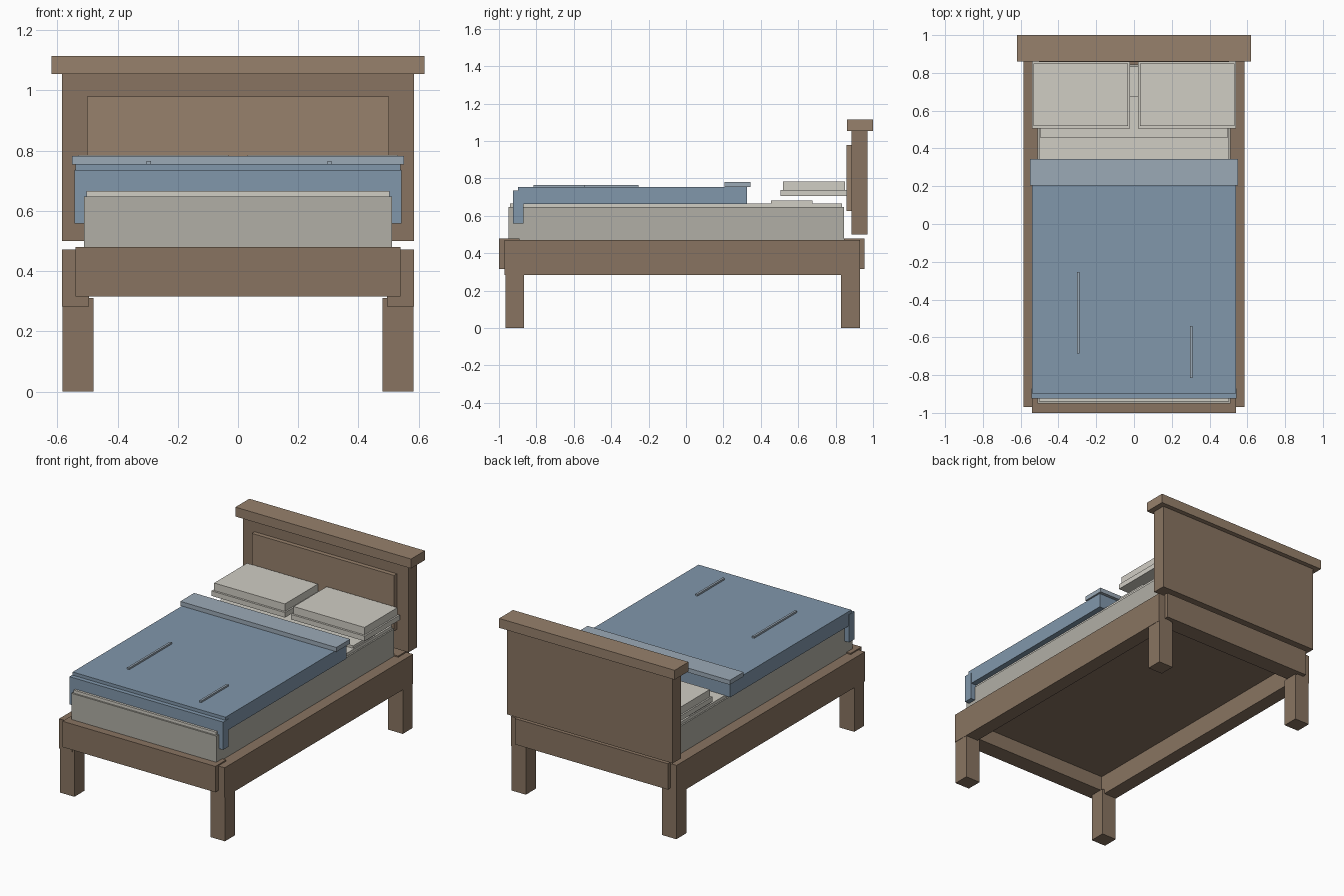
import bpy
import bmesh

if "Cube" in bpy.data.objects:
    bpy.data.objects.remove(bpy.data.objects["Cube"])


def material(name, rgb):
    m = bpy.data.materials.new(name)
    m.diffuse_color = (*rgb, 1)
    m.use_nodes = True
    m.node_tree.nodes["Principled BSDF"].inputs["Base Color"].default_value = m.diffuse_color
    return m


wood = material("wood", (0.25, 0.175, 0.12))
light_wood = material("light_wood", (0.31, 0.22, 0.15))
blue = material("blue_cloth", (0.22, 0.31, 0.41))
light_blue = material("light_blue_cloth", (0.33, 0.40, 0.47))
cream = material("cream_cloth", (0.63, 0.61, 0.55))
pale = material("mattress_cloth", (0.44, 0.43, 0.38))


def box(name, x, y, z, mat):
    """Box from (min, max) ranges on each axis."""
    bm = bmesh.new()
    bmesh.ops.create_cube(bm, size=1)
    for v in bm.verts:
        v.co = [r[0] if c < 0 else r[1] for c, r in zip(v.co, (x, y, z))]
    mesh = bpy.data.meshes.new(name)
    bm.to_mesh(mesh)
    bm.free()
    mesh.materials.append(mat)
    obj = bpy.data.objects.new(name, mesh)
    bpy.context.collection.objects.link(obj)
    return obj


def wide(name, half, y, z, mat):
    """Box centred on x = 0."""
    return box(name, (-half, half), y, z, mat)


def pair(name, x, y, z, mat):
    """Matching boxes on the right and left."""
    box("right_" + name, x, y, z, mat)
    box("left_" + name, (-x[1], -x[0]), y, z, mat)


# Frame: legs, rails and platform
pair("front_leg", (0.48, 0.583), (-0.965, -0.865), (0, 0.31), wood)
pair("back_leg", (0.48, 0.583), (0.83, 0.93), (0, 0.31), wood)
pair("side_rail", (0.495, 0.585), (-0.97, 0.93), (0.283, 0.472), wood)
wide("foot_rail", 0.54, (-1.0, -0.89), (0.315, 0.48), wood)
wide("head_rail", 0.54, (0.845, 0.955), (0.315, 0.48), wood)
wide("platform", 0.50, (-0.90, 0.86), (0.41, 0.468), wood)

# Headboard
wide("headboard", 0.585, (0.885, 0.97), (0.50, 1.055), wood)
wide("headboard_panel", 0.502, (0.857, 0.888), (0.625, 0.98), light_wood)
wide("headboard_cap", 0.62, (0.86, 1.0), (1.055, 1.115), light_wood)

# Mattress and sheets
wide("mattress", 0.512, (-0.95, 0.845), (0.465, 0.647), pale)
wide("sheet", 0.503, (-0.94, 0.835), (0.645, 0.666), cream)
wide("sheet_fold", 0.495, (0.455, 0.675), (0.664, 0.682), cream)

# Blanket with foot drop, turned-down edge and creases
wide("blanket", 0.54, (-0.897, 0.325), (0.663, 0.755), blue)
wide("blanket_drop", 0.543, (-0.925, -0.87), (0.558, 0.735), blue)
wide("blanket_fold", 0.551, (0.205, 0.345), (0.754, 0.782), light_blue)
box("long_crease", (-0.303, -0.289), (-0.685, -0.255), (0.753, 0.766), light_blue)
box("short_crease", (0.297, 0.311), (-0.815, -0.54), (0.753, 0.766), light_blue)

# Pillows
pair("pillow_base", (0.021, 0.541), (0.505, 0.86), (0.705, 0.737), cream)
pair("pillow_top", (0.031, 0.531), (0.518, 0.85), (0.736, 0.785), cream)
